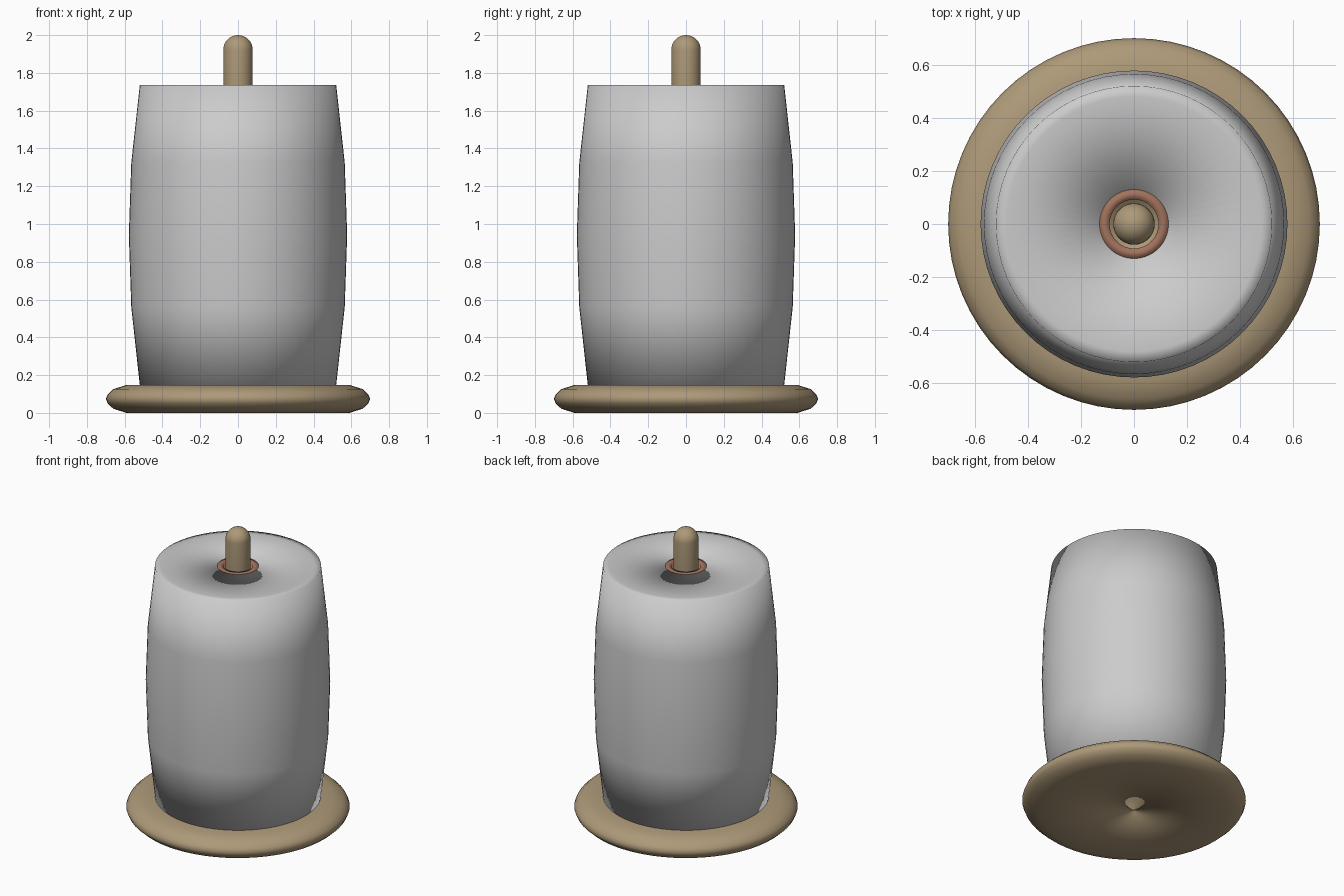
import bpy, bmesh, math

if "Cube" in bpy.data.objects:
    bpy.data.objects.remove(bpy.data.objects["Cube"])

SEGMENTS = 64


def material(name, color):
    mat = bpy.data.materials.new(name)
    mat.diffuse_color = (*color, 1)
    mat.use_nodes = True
    mat.node_tree.nodes["Principled BSDF"].inputs["Base Color"].default_value = mat.diffuse_color
    return mat


def lathe(name, profile, mat=None, closed=True):
    """Revolve an (r, z) profile around the z axis; points at r = 0 become poles."""
    bm = bmesh.new()
    rings = []
    for r, z in profile:
        if r == 0:
            rings.append([bm.verts.new((0, 0, z))] * SEGMENTS)
        else:
            rings.append([bm.verts.new((r * math.cos(a), r * math.sin(a), z))
                          for a in (2 * math.pi * i / SEGMENTS for i in range(SEGMENTS))])
    pairs = list(zip(rings, rings[1:]))
    if closed:
        pairs.append((rings[-1], rings[0]))
    for lo, hi in pairs:
        for i in range(SEGMENTS):
            j = (i + 1) % SEGMENTS
            corners = list(dict.fromkeys([lo[i], lo[j], hi[j], hi[i]]))
            bm.faces.new(corners).smooth = True
    bmesh.ops.recalc_face_normals(bm, faces=bm.faces)
    mesh = bpy.data.meshes.new(name)
    bm.to_mesh(mesh)
    bm.free()
    obj = bpy.data.objects.new(name, mesh)
    bpy.context.collection.objects.link(obj)
    if mat:
        mesh.materials.append(mat)
    return obj


wood = material("wood", (0.42, 0.32, 0.19))
card = material("cardboard", (0.36, 0.17, 0.11))

# Round base with a soft rim and a pin-sized centre bore
lathe("base", [(0.003, 0), (0.59, 0), (0.66, 0.022), (0.69, 0.05), (0.70, 0.074),
               (0.69, 0.098), (0.66, 0.126), (0.59, 0.148), (0.003, 0.148)], wood)

# Upright rod with a domed tip
R = 0.078
dome = [(R * math.cos(t), 2 - R + R * math.sin(t))
        for t in (math.pi / 2 * k / 8 for k in range(8))]
lathe("rod", [(0, 0.14), (R, 0.14)] + dome + [(0, 2.0)], wood, closed=False)

# Cardboard core tube
lathe("core_tube", [(0.092, 0.15), (0.13, 0.15), (0.13, 1.735), (0.092, 1.735)], card)

# Slightly bulging paper roll
lathe("paper_roll", [(0.13, 0.148), (0.48, 0.148), (0.52, 0.148), (0.565, 0.56),
                     (0.578, 0.942), (0.565, 1.325), (0.52, 1.735),
                     (0.48, 1.735), (0.13, 1.735)])
